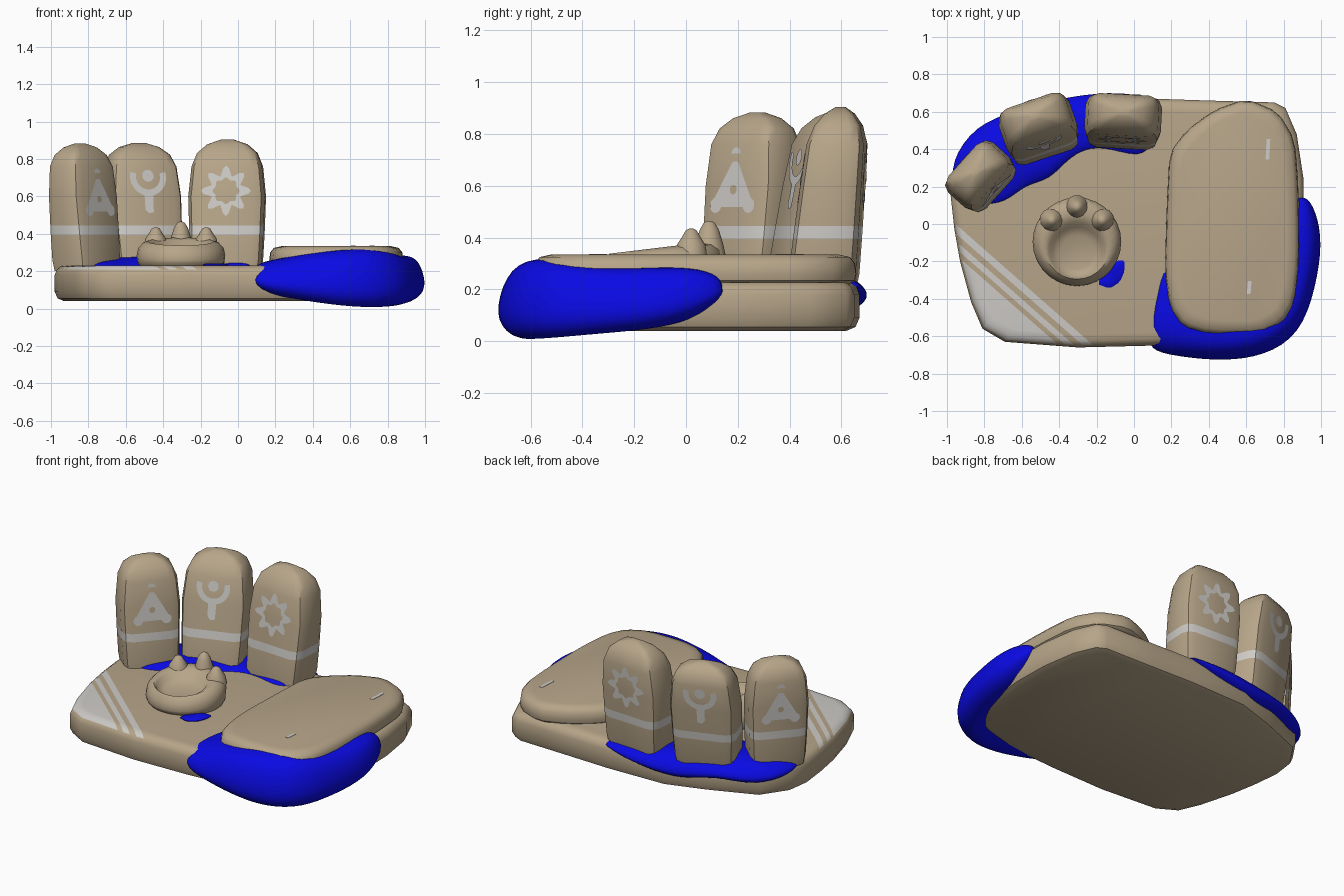
import bpy, bmesh, math
from mathutils import Vector

if "Cube" in bpy.data.objects:
    bpy.data.objects.remove(bpy.data.objects["Cube"])


def material(name, rgb):
    m = bpy.data.materials.new(name)
    m.diffuse_color = (*rgb, 1)
    m.use_nodes = True
    m.node_tree.nodes["Principled BSDF"].inputs["Base Color"].default_value = m.diffuse_color
    return m


TAN = material("sandstone", (0.47, 0.375, 0.25))
WHITE = material("pale_paint", (0.62, 0.60, 0.57))
BLUE = material("blue_slime", (0.003, 0.003, 0.78))


def finish(bm, name, mats, sub=0, angle=40):
    bmesh.ops.recalc_face_normals(bm, faces=bm.faces)
    me = bpy.data.meshes.new(name)
    bm.to_mesh(me)
    bm.free()
    for m in mats:
        me.materials.append(m)
    ob = bpy.data.objects.new(name, me)
    bpy.context.collection.objects.link(ob)
    bpy.ops.object.select_all(action='DESELECT')
    ob.select_set(True)
    bpy.context.view_layer.objects.active = ob
    bpy.ops.object.shade_smooth_by_angle(angle=math.radians(angle))
    if sub:
        mod = ob.modifiers.new("smooth", 'SUBSURF')
        mod.levels = mod.render_levels = sub
    return ob


def loft(rings):
    """Skin a list of equal closed rings and cap both ends."""
    bm = bmesh.new()
    vs = [[bm.verts.new(p) for p in r] for r in rings]
    n = len(rings[0])
    for a, b in zip(vs, vs[1:]):
        for i in range(n):
            j = (i + 1) % n
            bm.faces.new((a[i], a[j], b[j], b[i]))
    bm.faces.new(vs[0][::-1])
    bm.faces.new(vs[-1])
    return bm


def cushion(outline, levels):
    """Outline repeated at (inset, z) levels."""
    xs, ys = [p[0] for p in outline], [p[1] for p in outline]
    cx, cy = (min(xs) + max(xs)) / 2, (min(ys) + max(ys)) / 2
    hx, hy = max(xs) - cx, max(ys) - cy
    return loft([[(cx + (x - cx) * (1 - o / hx), cy + (y - cy) * (1 - o / hy), z)
                  for x, y in outline] for o, z in levels])


def round_off(pts):
    out = []
    for i, p in enumerate(pts):
        a, b = Vector(p), Vector(pts[(i + 1) % len(pts)])
        out += [a.lerp(b, 0.2), a.lerp(b, 0.8)]
    return [tuple(p) for p in out]


# base slab with painted front-left corner
slab = [(-.98, .15), (-.96, -.03), (-.93, -.2), (-.87, -.42), (-.81, -.56), (-.69, -.63),
        (-.3, -.66), (.1, -.65), (.5, -.62), (.75, -.55), (.87, -.35), (.91, 0), (.905, .25),
        (.87, .48), (.81, .62), (.75, .65), (.4, .66), (.1, .67), (-.3, .66), (-.55, .58), (-.85, .46),
        (-.96, .3)]
bm = cushion(slab, [(.05, .04), (.015, .055), (0, .09), (0, .18), (.012, .21), (.035, .226), (.07, .23)])
nrm = Vector((-.66, -.75, 0))
bands = [.63, .667, .697, .727, .752]
for d in bands:
    bmesh.ops.bisect_plane(bm, geom=bm.verts[:] + bm.edges[:] + bm.faces[:],
                           plane_co=nrm * d / nrm.length_squared, plane_no=nrm)
for f in bm.faces:
    c = f.calc_center_median()
    d = c.dot(nrm)
    if c.z > .2 and sum(d > b for b in bands) % 2 == 1:
        f.material_index = 1
finish(bm, "base_slab", [TAN, WHITE])

# raised cushion slab on the right
pad = [(.165, -.25), (.19, -.44), (.26, -.55), (.4, -.59), (.68, -.59), (.8, -.53), (.86, -.42),
       (.885, -.2), (.88, .2), (.86, .45), (.77, .6), (.6, .67), (.43, .61), (.28, .5),
       (.19, .38), (.175, .1)]
finish(cushion(round_off(pad), [(.04, .21), (.005, .235), (0, .26), (.005, .3), (.025, .325), (.07, .335)]),
       "raised_slab", [TAN])

# small paint chips on the raised slab
for x, y, h in ((.715, .4, .055), (.615, -.34, .035)):
    r = [(x - .012, y - h), (x + .008, y - h), (x + .014, y + h), (x - .006, y + h)]
    finish(loft([[(*p, .33) for p in r], [(*p, .337) for p in r]]), "paint_chip", [WHITE])

# bowl with three knobs
BX, BY = -.305, -.095


def circle(cx, cy, r, z, n=28, tilt=0):
    pts = []
    for i in range(n):
        a = math.tau * i / n
        y = cy + r * math.sin(a)
        pts.append((cx + r * math.cos(a), y, z + tilt * (y - BY)))
    return pts


finish(loft([circle(BX, BY + dy, r, z, tilt=.12 if z > .27 else 0) for r, z, dy in (
    (.21, .21, 0), (.232, .245, 0), (.237, .285, 0), (.228, .325, 0), (.205, .35, -.005), (.175, .362, -.025),
    (.15, .352, -.045), (.132, .32, -.052), (.09, .305, -.055))]), "bowl", [TAN], angle=60)
for x, y, top in ((BX, .09, .465), (BX - .135, .02, .435), (BX + .135, .02, .435)):
    finish(loft([circle(x, y, r, z, 14) for r, z in (
        (.065, .33), (.055, .375), (.038, top - .035), (.022, top - .008), (.008, top))]), "bowl_knob", [TAN],
        angle=60)

# standing stones: (z, width scale, depth scale)
PROF = [(.2, .88, .95), (.26, .93, 1), (.395, .966, .97), (.445, .975, .957), (.6, 1, .91), (.76, .92, .85),
        (.83, .78, .68), (.875, .52, .42), (.9, .16, .14)]


def scales(z):
    for a, b in zip(PROF, PROF[1:]):
        if a[0] <= z <= b[0]:
            t = (z - a[0]) / (b[0] - a[0])
            return a[1] + (b[1] - a[1]) * t, a[2] + (b[2] - a[2]) * t


def stone(name, cx, cy, w, d, deg, lean, top, symbol):
    ca, sa = math.cos(math.radians(deg)), math.sin(math.radians(deg))

    def place(u, v, z):
        v += lean * (z - .23)
        return (cx + u * ca - v * sa, cy + u * sa + v * ca, z if z < .76 else .76 + (z - .76) * top)

    hw, hd, c = w / 2, d / 2, .06
    section = []
    for k, (sx, sy) in enumerate(((1, 1), (-1, 1), (-1, -1), (1, -1))):
        for q in (0, 45, 90):
            a = math.radians(90 * k + q)
            section.append((sx * (hw - c) + c * math.cos(a), sy * (hd - c) + c * math.sin(a)))
    bm = loft([[place(u * sw, v * sd, z) for u, v in section] for z, sw, sd in PROF])
    for f in bm.faces:
        if .395 < f.calc_center_median().z < .445:
            f.material_index = 1
    finish(bm, name, [TAN, WHITE], angle=35)
    # painted symbol on front and back
    bm = bmesh.new()
    for side in (-1, 1):
        for quad in symbol:
            face = [bm.verts.new(place(u, side * (hd * scales(z)[1] + .004), z)) for u, z in quad]
            bm.faces.new(face if side < 0 else face[::-1])
    me_faces = bm.faces[:]
    for f in me_faces:
        f.normal_update()
    me = bpy.data.meshes.new(name + "_symbol")
    bm.to_mesh(me)
    bm.free()
    me.materials.append(WHITE)
    bpy.context.collection.objects.link(bpy.data.objects.new(name + "_symbol", me))


def band(cx, cz, outer, inner, n=32, a0=0, a1=360):
    """Ring or arc; outer and inner are radius functions of the angle."""
    def pt(f, i):
        a = math.radians(a0 + (a1 - a0) * i / n)
        r = f(a)
        return (cx + r * math.cos(a), cz + r * math.sin(a))
    return [(pt(inner, i), pt(outer, i), pt(outer, i + 1), pt(inner, i + 1)) for i in range(n)]


def const(r):
    return lambda a: r


def tri(r):
    def f(a):
        b = (a - math.pi / 2 + math.pi / 3) % (math.tau / 3) - math.pi / 3
        return min(r / math.cos(math.pi / 3 - abs(b)), r * 1.65)
    return f


gear = band(0, .63, lambda a: .108 + .026 * math.cos(8 * a), lambda a: .066 + .006 * math.cos(8 * a), 48)
fork = (band(0, .71, const(.032), const(.001), 16) + band(0, .705, const(.102), const(.068), 20, 165, 375)
        + [((-.026, .53), (-.008, .51), (.02, .515), (.024, .62)), ((-.026, .53), (.024, .62), (0, .64), (-.026, .62))])
peak = (band(0, .585, tri(.066), const(.018), 48) + band(.0, .725, const(.024), const(.001), 8, 0, 180)
        + band(-.085, .525, const(.03), const(.001), 12) + band(.085, .525, const(.03), const(.001), 12))
stone("right_stone", -.06, .53, .41, .26, -3, .10, 1.03, gear)
stone("middle_stone", -.495, .475, .40, .26, 19, .16, .9, fork)
stone("left_stone", -.81, .245, .36, .25, 48, .07, .88, peak)


# slime draped over the slab edge: (inner x, y, outer x, y, top, bottom)
def slime(name, stations):
    rings = []
    for ix, iy, ox, oy, top, bot in stations:
        i, o = Vector((ix, iy)), Vector((ox, oy))
        n = (o - i).normalized()
        prof = [(i, .16), (i, .225), (i.lerp(o, .15), top - .004), (i.lerp(o, .5), top + .006),
                (i.lerp(o, .84), top - .012), (o, bot * .6 + top * .4), (o - n * .03, bot + .03),
                (o - n * .14, bot)]
        rings.append([(p.x, p.y, z) for p, z in prof])
    finish(loft(rings), name, [BLUE], sub=2, angle=180)


slime("front_slime", [
    (.15, -.24, .07, -.62, .235, .13), (.18, -.2, .09, -.70, .25, .07), (.28, -.35, .3, -.73, .28, .035),
    (.45, -.4, .48, -.745, .305, .005), (.55, -.4, .7, -.72, .32, -.015), (.65, -.4, .9, -.6, .31, -.01),
    (.7, -.3, .985, -.34, .275, .01), (.75, -.1, 1.02, -.1, .285, .03), (.78, .05, .985, .07, .28, .08),
    (.82, .12, .92, .17, .24, .15)])
slime("back_slime", [
    (-.83, .09, -.97, .19, .24, .19), (-.67, .1, -.995, .34, .26, .13), (-.57, .2, -.86, .54, .27, .1),
    (-.44, .22, -.64, .62, .285, .14), (-.34, .35, -.42, .68, .26, .08), (-.2, .41, -.2, .715, .255, .11),
    (-.02, .35, -.02, .71, .26, .14), (.07, .36, .09, .69, .255, .17), (.1, .45, .12, .68, .235, .19)])

# small slime puddle beside the bowl
puddle = [(-.2, -.32), (-.13, -.345), (-.075, -.31), (-.05, -.25), (-.05, -.195), (-.09, -.195), (-.14, -.24)]
finish(cushion(round_off(puddle), [(0, .22), (0, .234), (.015, .242)]), "slime_puddle", [BLUE])
